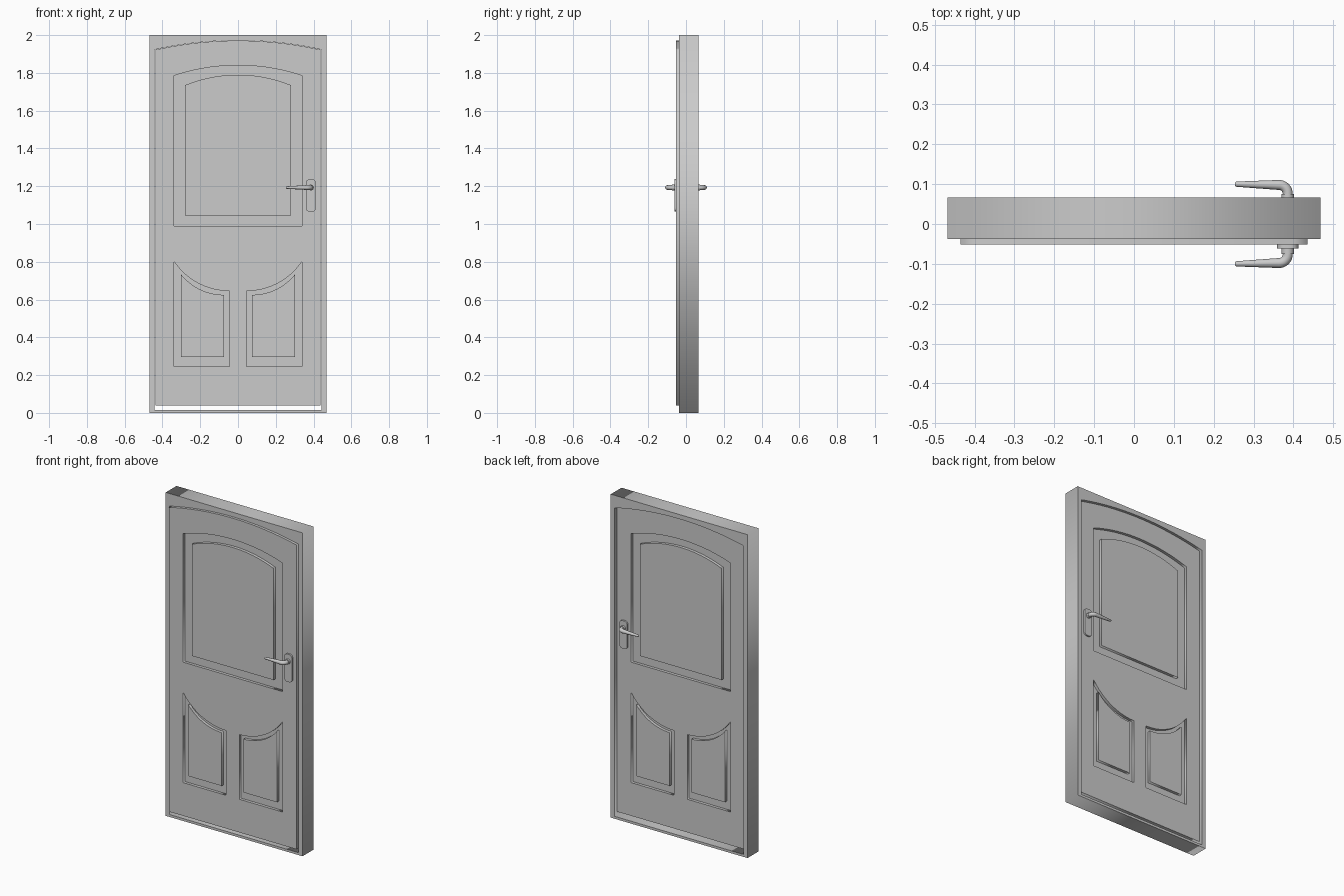
import bpy
from math import sin, cos, pi, sqrt, radians
from mathutils import Matrix

if "Cube" in bpy.data.objects:
    bpy.data.objects.remove(bpy.data.objects["Cube"])

grey = bpy.data.materials.new("plain grey")
grey.use_nodes = True
COLOUR = (0.6, 0.6, 0.6, 1)
grey.diffuse_color = COLOUR
grey.node_tree.nodes["Principled BSDF"].inputs["Base Color"].default_value = COLOUR


def curve_to_mesh(name, curve, matrix):
    """Turn a curve into a mesh object placed by a matrix."""
    temp = bpy.data.objects.new(name, curve)
    bpy.context.collection.objects.link(temp)
    graph = bpy.context.evaluated_depsgraph_get()
    mesh = bpy.data.meshes.new_from_object(temp.evaluated_get(graph))
    bpy.data.objects.remove(temp)
    mesh.transform(matrix)
    mesh.name = name
    mesh.materials.clear()
    mesh.materials.append(grey)
    obj = bpy.data.objects.new(name, mesh)
    bpy.context.collection.objects.link(obj)
    return obj


def slab(name, outlines, y0, y1):
    """Fill x/z outlines (nested ones alternate hole and solid) between two depths."""
    curve = bpy.data.curves.new(name, 'CURVE')
    curve.dimensions = '2D'
    curve.fill_mode = 'BOTH'
    curve.extrude = (y1 - y0) / 2
    for outline in outlines:
        spline = curve.splines.new('POLY')
        spline.points.add(len(outline) - 1)
        for point, (x, z) in zip(spline.points, outline):
            point.co = (x, z, 0, 1)
        spline.use_cyclic_u = True
    place = Matrix.Translation((0, (y0 + y1) / 2, 0)) @ Matrix.Rotation(pi / 2, 4, 'X')
    return curve_to_mesh(name, curve, place)


def arched(half, bottom, side_top, crown, steps=24):
    """Rectangle with a shallow arched top."""
    rise = crown - side_top
    r = (half * half + rise * rise) / (2 * rise)
    xs = [half - 2 * half * i / steps for i in range(steps + 1)]
    return [(-half, bottom), (half, bottom)] + [
        (x, crown - r + sqrt(r * r - x * x)) for x in xs]


def swept(side, x0, x1, bottom, low, high, steps=14):
    """Panel whose top curves up towards the door edge."""
    w, rise = x1 - x0, high - low
    r = (w * w + rise * rise) / (2 * rise)
    top = [(x1 - w * i / steps) for i in range(steps + 1)]
    pts = [(x0, bottom), (x1, bottom)] + [
        (x, low + r - sqrt(r * r - (x - x0) ** 2)) for x in top]
    return [(side * x, z) for x, z in pts]


def rounded(cx, cz, w, h, r, steps=6):
    """Rectangle with rounded corners."""
    pts = []
    for k, (sx, sz) in enumerate([(1, 1), (-1, 1), (-1, -1), (1, -1)]):
        for i in range(steps + 1):
            a = (k + i / steps) * pi / 2
            pts.append((cx + sx * (w / 2 - r) + r * cos(a),
                        cz + sz * (h / 2 - r) + r * sin(a)))
    return pts


# Frame with arched opening and low threshold
W = 0.468
slab("frame", [[(-W, 0), (W, 0), (W, 2), (-W, 2)],
               arched(0.441, 0.015, 1.923, 1.972)], -0.038, 0.067)

# Door leaf: a core plus two skins whose grooves outline the raised panels
leaf = arched(0.436, 0.04, 1.922, 1.971)
grooves = [arched(0.34, 0.99, 1.785, 1.84), arched(0.28, 1.045, 1.735, 1.79)]
for side in (-1, 1):
    grooves += [swept(side, 0.045, 0.34, 0.245, 0.645, 0.803),
                swept(side, 0.075, 0.303, 0.295, 0.625, 0.735)]
FACE, FLOOR = 0.052, 0.034
slab("door_core", [leaf], -FLOOR, FLOOR)
slab("front_skin", [leaf] + grooves, -FACE, -FLOOR)
slab("back_skin", [leaf] + grooves, FLOOR, FACE)

# Handles on both faces
HX, HZ = 0.386, 1.193
for name, s in (("front", -1), ("back", 1)):
    ys = sorted((s * FACE, s * 0.062))
    plate = slab(name + "_handle_plate", [rounded(HX, 1.151, 0.053, 0.172, 0.02)], *ys)

    # Collar around the spindle
    bpy.ops.mesh.primitive_cylinder_add(vertices=24, radius=0.0155, depth=0.016,
                                        location=(HX, s * 0.067, HZ),
                                        rotation=(pi / 2, 0, 0))
    collar = bpy.context.object
    collar.name = name + "_handle_collar"
    collar.data.materials.append(grey)

    # Lever: neck, round bend, tapering grip
    bend = 0.022
    path = [(HX, s * 0.06, 0.0125)]
    for i in range(9):
        a = i / 8 * pi / 2
        path.append((HX - bend + bend * cos(a), s * (0.076 + bend * sin(a)), 0.0125))
    path += [(0.31, s * 0.099, 0.0095), (0.257, s * 0.1, 0.0065), (0.253, s * 0.1, 0.004)]
    curve = bpy.data.curves.new(name + "_lever", 'CURVE')
    curve.dimensions = '3D'
    curve.bevel_depth = 1
    curve.bevel_resolution = 4
    curve.use_fill_caps = True
    spline = curve.splines.new('POLY')
    spline.points.add(len(path) - 1)
    for point, (x, y, r) in zip(spline.points, path):
        point.co = (x, y, HZ, 1)
        point.radius = r
    lever = curve_to_mesh(name + "_lever", curve, Matrix.Identity(4))

    for obj in (plate, collar, lever):
        bpy.ops.object.select_all(action='DESELECT')
        obj.select_set(True)
        bpy.context.view_layer.objects.active = obj
        bpy.ops.object.shade_smooth_by_angle(angle=radians(40))
